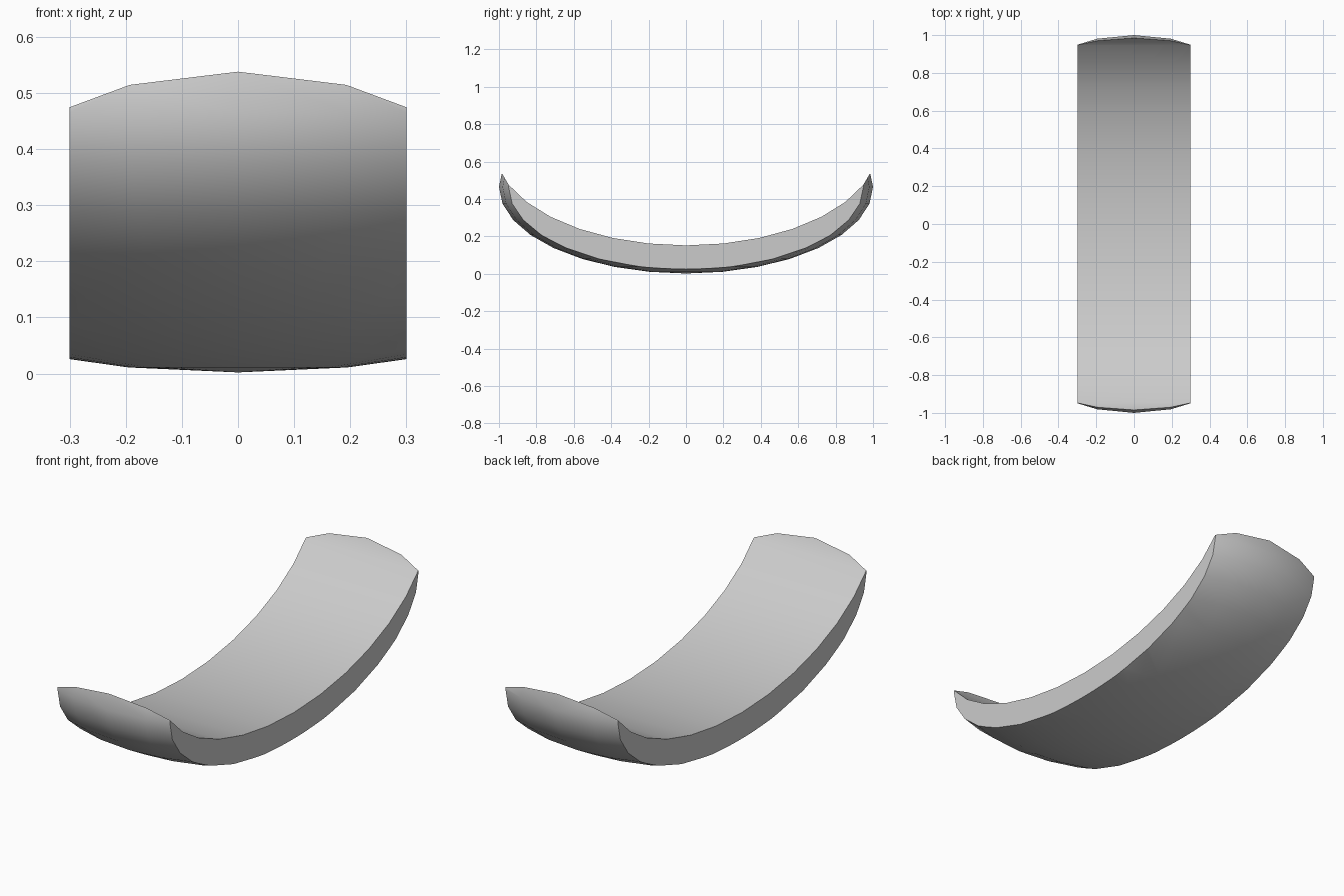
import bpy
from math import radians, pi

if "Cube" in bpy.data.objects:
    bpy.data.objects.remove(bpy.data.objects["Cube"])

def boolean(target, cutter, operation):
    m = target.modifiers.new(operation.lower(), 'BOOLEAN')
    m.operation, m.object, m.solver = operation, cutter, 'EXACT'
    bpy.context.view_layer.objects.active = target
    bpy.ops.object.modifier_apply(modifier=m.name)
    bpy.data.objects.remove(cutter)

# Outer shell: flattened faceted ball
bpy.ops.mesh.primitive_uv_sphere_add(segments=32, ring_count=16, radius=1, location=(0, 0, 0.465))
shell = bpy.context.object
shell.name = "curved_cradle"
shell.scale = (1, 1, 0.463)
bpy.ops.object.transform_apply(location=True, rotation=False, scale=True)

# Strip of the ball between two flat sides
bpy.ops.mesh.primitive_cube_add(size=1, location=(0, 0, 0.5))
strip = bpy.context.object
strip.scale = (0.6, 3, 3)
boolean(shell, strip, 'INTERSECT')

# Hollow: wide elliptical cylinder lying along x
bpy.ops.mesh.primitive_cylinder_add(vertices=32, radius=1, depth=2, location=(0, 0, 0.675),
                                    rotation=(0, pi / 2, 0))
hollow = bpy.context.object
bpy.ops.object.transform_apply(location=False, rotation=True, scale=False)
hollow.scale = (1, 1.025, 0.523)
boolean(shell, hollow, 'DIFFERENCE')

# Smooth curves, crisp rim and sides
bpy.ops.object.select_all(action='DESELECT')
shell.select_set(True)
bpy.context.view_layer.objects.active = shell
bpy.ops.object.shade_smooth_by_angle(angle=radians(35))
